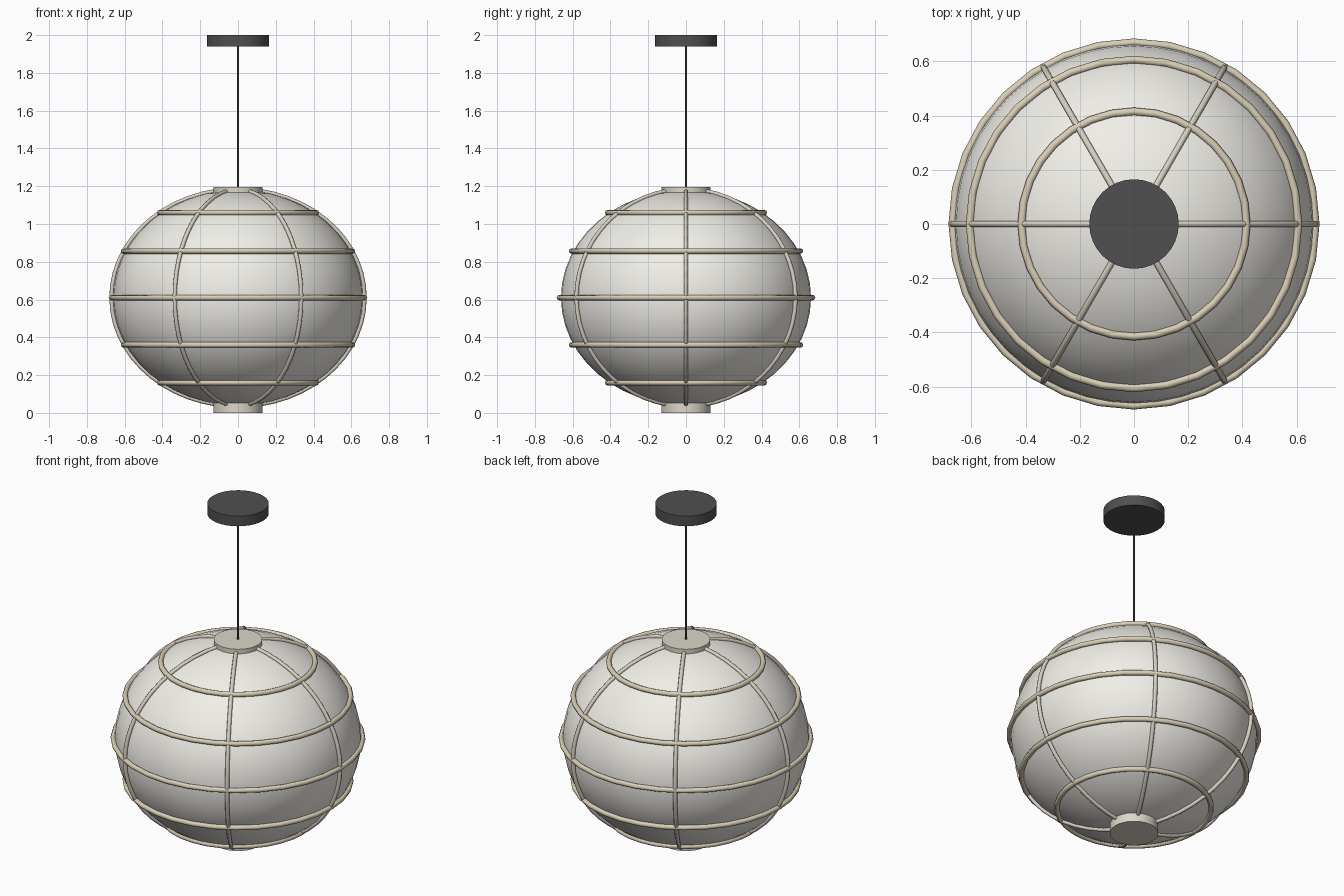
import bpy, bmesh
from math import pi, sin, cos, radians

if "Cube" in bpy.data.objects:
    bpy.data.objects.remove(bpy.data.objects["Cube"])

CZ = 0.61                 # centre height of the shade
RX, RZ = 0.67, 0.573      # frame ellipsoid radii


def material(name, rgb):
    m = bpy.data.materials.new(name)
    m.diffuse_color = (*rgb, 1)
    m.use_nodes = True
    m.node_tree.nodes["Principled BSDF"].inputs["Base Color"].default_value = m.diffuse_color
    return m


PAPER = material("paper", (0.88, 0.86, 0.81))
BAMBOO = material("bamboo", (0.70, 0.62, 0.47))
RIB = material("rib_wood", (0.68, 0.63, 0.54))
CAP = material("cap_wood", (0.72, 0.67, 0.58))
DARK = material("dark_metal", (0.08, 0.08, 0.08))


def finish(ob, name, mat, angle=40):
    ob.name = name
    ob.data.materials.append(mat)
    bpy.ops.object.select_all(action='DESELECT')
    ob.select_set(True)
    bpy.context.view_layer.objects.active = ob
    bpy.ops.object.shade_smooth_by_angle(angle=radians(angle))
    return ob


def cylinder(name, r, z0, z1, mat, sides=32):
    bpy.ops.mesh.primitive_cylinder_add(vertices=sides, radius=r, depth=z1 - z0,
                                        location=(0, 0, (z0 + z1) / 2))
    return finish(bpy.context.object, name, mat)


def rib(name, angle, tube=0.0115, steps=24, sides=8):
    # round rod swept along a meridian of the ellipsoid, from cap to cap
    bm = bmesh.new()
    start = 0.17
    loops = []
    for i in range(steps + 1):
        t = start + (pi - 2 * start) * i / steps
        r, z = RX * sin(t), CZ + RZ * cos(t)
        nr, nz = sin(t) / RX, cos(t) / RZ
        n = (nr * nr + nz * nz) ** 0.5
        loop = []
        for k in range(sides):
            a = 2 * pi * k / sides
            u, v = tube * cos(a), tube * sin(a)
            rr, zz = r + u * nr / n, z + u * nz / n
            loop.append(bm.verts.new((rr * cos(angle) - v * sin(angle),
                                      rr * sin(angle) + v * cos(angle), zz)))
        loops.append(loop)
    for a, b in zip(loops, loops[1:]):
        for k in range(sides):
            j = (k + 1) % sides
            bm.faces.new((a[k], a[j], b[j], b[k]))
    bm.faces.new(loops[0])
    bm.faces.new(loops[-1])
    bmesh.ops.recalc_face_normals(bm, faces=bm.faces)
    me = bpy.data.meshes.new(name)
    bm.to_mesh(me)
    bm.free()
    ob = bpy.data.objects.new(name, me)
    bpy.context.collection.objects.link(ob)
    return finish(ob, name, RIB, 50)


# Paper shade
bpy.ops.mesh.primitive_uv_sphere_add(segments=48, ring_count=24, radius=1, location=(0, 0, CZ))
shade = bpy.context.object
shade.scale = (0.662, 0.662, 0.57)
bpy.ops.object.transform_apply(location=False, rotation=False, scale=True)
finish(shade, "shade", PAPER)

# Horizontal hoops
for i, (z, r) in enumerate([(0.16, 0.415), (0.36, 0.606), (0.61, 0.67),
                            (0.857, 0.606), (1.06, 0.415)]):
    bpy.ops.mesh.primitive_torus_add(major_radius=r, minor_radius=0.0145, major_segments=32,
                                     minor_segments=8, location=(0, 0, z))
    finish(bpy.context.object, f"hoop_{i + 1}", BAMBOO, 60)

# Vertical ribs
for i in range(6):
    rib(f"rib_{i + 1}", i * pi / 3)

# End caps, cord and ceiling canopy
cylinder("bottom_cap", 0.13, 0.0, 0.055, CAP)
cylinder("top_cap", 0.13, 1.14, 1.195, CAP)
cylinder("cord", 0.006, 1.19, 1.95, DARK, 8)
cylinder("ceiling_canopy", 0.165, 1.94, 2.0, DARK)
